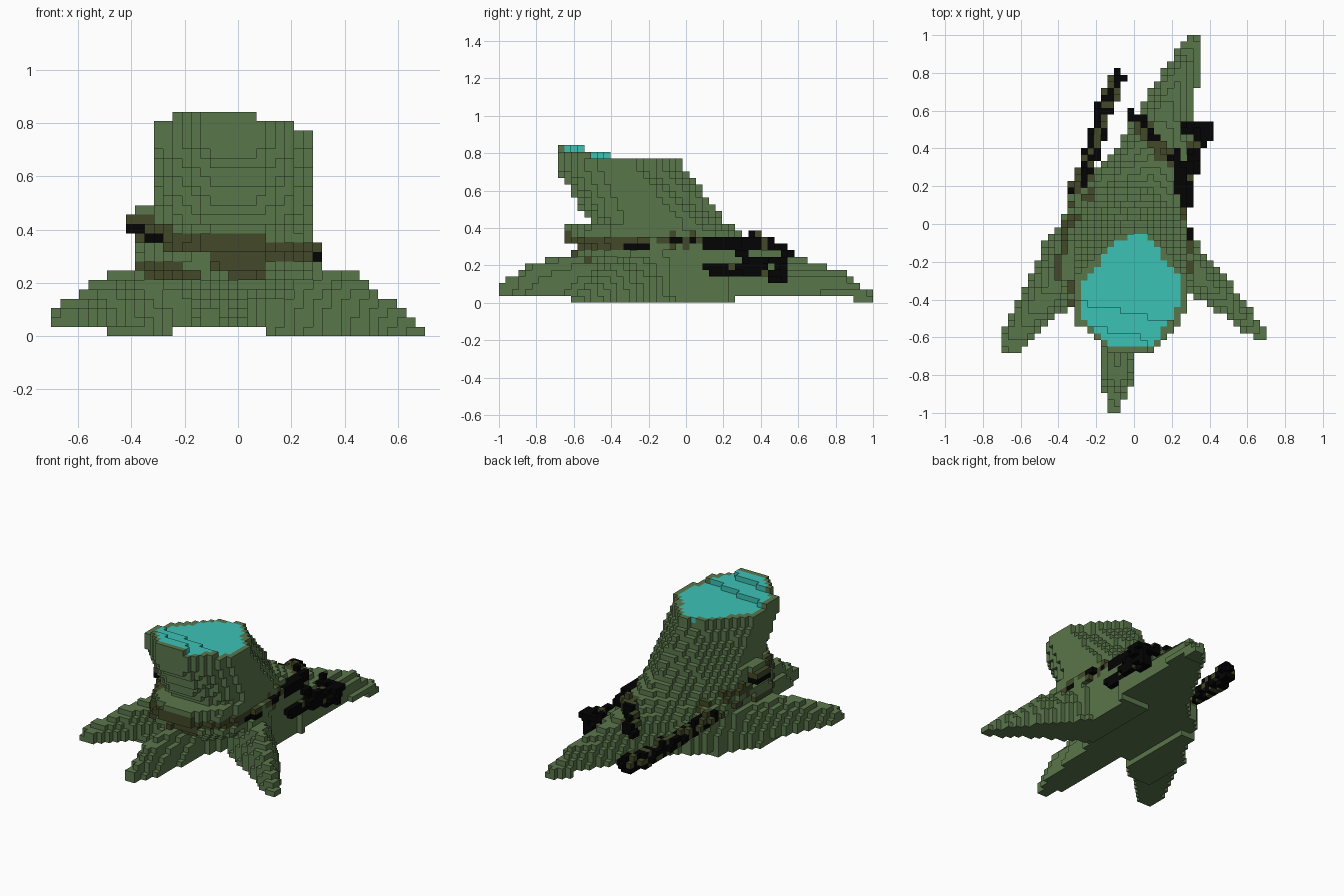
import bpy, bmesh, math, random
from mathutils import Vector

if "Cube" in bpy.data.objects:
    bpy.data.objects.remove(bpy.data.objects["Cube"], do_unlink=True)
random.seed(4)

# Block grid
NX, NY, NZ = 40, 57, 24
V = 2 / NY


def centre(i, j, k):
    return (i + .5 - NX / 2) * V, (j + .5 - NY / 2) * V, (k + .5) * V


def material(name, rgb):
    m = bpy.data.materials.new(name)
    m.use_nodes = True
    m.diffuse_color = (*rgb, 1)
    bsdf = m.node_tree.nodes["Principled BSDF"]
    bsdf.inputs["Base Color"].default_value = (*rgb, 1)
    bsdf.inputs["Roughness"].default_value = 1
    return m


MATS = [material("moss_green", (.102, .182, .07)),
        material("rope_brown", (.054, .066, .021)),
        material("charred_black", (.001, .001, .001)),
        material("teal", (.045, .54, .465))]
GREEN, BROWN, BLACK, TEAL = range(4)

# Leaning trunk: matching outlines at rising heights, lofted; notched between the roots at the foot
FOOT = [(.22, .8), (.31, .55), (.29, .02), (.3, -.1), (.12, -.28), (.05, -.42),
        (-.15, -.42), (-.2, -.3), (-.35, -.35), (-.38, 0), (-.31, .22), (-.08, .4)]
RINGS = [
    (0.0, FOOT),
    (.13, FOOT),
    (.24, [(.12, .52), (.27, .42), (.29, 0), (.31, -.2), (.25, -.44), (.08, -.54),
           (-.1, -.55), (-.24, -.5), (-.37, -.35), (-.37, 0), (-.28, .2), (-.1, .36)]),
    (.42, [(.08, .23), (.2, .11), (.28, -.05), (.28, -.28), (.22, -.42), (.08, -.51),
           (-.1, -.51), (-.22, -.44), (-.32, -.32), (-.345, -.05), (-.24, .06), (-.1, .16)]),
    (.72, [(.05, -.01), (.18, -.16), (.28, -.27), (.27, -.46), (.21, -.57), (.08, -.69),
           (-.1, -.69), (-.21, -.6), (-.31, -.52), (-.31, -.28), (-.21, -.19), (-.1, -.07)]),
]
CUT_FACE = [(.05, -.045), (.18, -.21), (.255, -.28), (.23, -.45), (.18, -.53), (.08, -.655),
            (-.1, -.655), (-.19, -.57), (-.28, -.5), (-.28, -.31), (-.2, -.22), (-.1, -.1)]


def ring_at(z):
    for (z0, a), (z1, b) in zip(RINGS, RINGS[1:]):
        if z <= z1:
            t = (z - z0) / (z1 - z0)
            return [(p[0] + (q[0] - p[0]) * t, p[1] + (q[1] - p[1]) * t) for p, q in zip(a, b)]
    return RINGS[-1][1]


def inside(x, y, poly):
    hit = False
    for (x0, y0), (x1, y1) in zip(poly, poly[1:] + poly[:1]):
        if (y0 > y) != (y1 > y) and x < x0 + (y - y0) * (x1 - x0) / (y1 - y0):
            hit = not hit
    return hit


def levels(x, y):
    """Number of block layers under the stepped, cut trunk top."""
    if -.25 < x < .08 and y < -.55 - .2 * (x + .2):
        return 24
    return 23 if y < -.41 - .23 * (x + .28) else 22


# Roots: (x, y, half width, height) along each spine
ROOTS = {
    "right_root": [(-.3, -.17, .19, .28), (-.5, -.42, .12, .22), (-.64, -.62, .085, .125)],
    "left_root": [(.22, -.17, .13, .29), (.45, -.37, .088, .225), (.67, -.585, .036, .05)],
    "front_root": [(-.07, -.45, .12, .28), (-.09, -.8, .09, .22), (-.105, -.97, .04, .12)],
    "back_root": [(.1, .35, .2, .34), (.18, .6, .145, .24), (.25, .8, .1, .18), (.31, .96, .05, .07)],
}


def in_root(x, y, z, spine):
    for a, b in zip(spine, spine[1:]):
        dx, dy = b[0] - a[0], b[1] - a[1]
        t = ((x - a[0]) * dx + (y - a[1]) * dy) / (dx * dx + dy * dy)
        t = min(1, max(0, t))
        w, h = a[2] + (b[2] - a[2]) * t, a[3] + (b[3] - a[3]) * t
        d = math.hypot(x - a[0] - dx * t, y - a[1] - dy * t) / w
        if d < 1 and z < h * (1 - d * d) ** .6:
            return True
    return False


def touches_ground(x, y):
    return (x > .1 and -.62 < y < .26) or y > .9 or (-.49 < x < -.25 and -.45 < y < .15)


def wrap_colour(x, y, z):
    """Uneven rope wrap across the front of the trunk, charred at both sides."""
    if x < -.27 and .35 < z < .385 or x > .25 and y > -.33 and .28 < z < .315:
        return BLACK
    top = .41 - .1 * (x + .3)
    if x < -.1:
        roped = top - .075 < z < top or z < (.29 if x < -.22 else .25)
    else:
        roped = (.21 if x < .1 else .27) < z < top
    return BROWN if roped else GREEN


# Fill the grid: block -> (part, colour)
cells = {}
for k in range(NZ):
    z = (k + .5) * V
    ring = ring_at(z)
    lip = 1.3 if z > .32 else 1.12
    band = [(x * (1.03 if x > 0 else 1.07), -.1 + (y + .1) * (lip if y < -.4 else 1.04)) for x, y in ring]
    for i in range(NX):
        for j in range(NY):
            x, y, z = centre(i, j, k)
            if k == 0 and not touches_ground(x, y):
                continue
            top = levels(x, y)
            front = y < -.2
            if k < top and inside(x, y, ring):
                if k == top - 1 and inside(x, y, CUT_FACE):
                    cells[i, j, k] = ("cut_top", TEAL)
                else:
                    roped = front and .21 < z < .42
                    cells[i, j, k] = ("trunk", wrap_colour(x, y, z) if roped else GREEN)
            else:
                for name, spine in ROOTS.items():
                    if in_root(x, y, z, spine):
                        cells[i, j, k] = (name, GREEN)
                        break
            # Rope wrapped round the foot of the trunk, sinking towards the back on the right
            if front:
                low, high = .25, .42
            else:
                mid = .345 if x > 0 else .39 - .28 * (y + .2)
                low, high = mid - .05, mid + .05
            if y < (.05 if x > 0 else .18) and low < z < high and inside(x, y, band):
                colour = wrap_colour(x, y, z)
                if not front:
                    colour = BROWN if random.random() < .6 else GREEN
                cells[i, j, k] = ("rope_band", colour)

# Knot on the right side of the band: charred, roped and mossy layers
for i in range(8, 11):
    for j in range(20, 24):
        for k, colour in ((11, BLACK), (12, BROWN), (13, GREEN)):
            if k < 13 or i > 8:
                cells[i, j, k] = ("rope_knot", colour)

# Loose rope ends: path, radius, chance of brown
STRANDS = [
    ("right_rope_end", [(-.3, .18, .27), (-.25, .3, .22), (-.2, .45, .17),
                        (-.15, .63, .13), (-.09, .77, .12)], .046, .28),
    ("left_rope_wrap", [(.29, -.08, .33), (.25, .05, .33), (.24, .12, .33)], .028, .4),
    ("left_rope_upper", [(.25, .12, .32), (.25, .25, .32), (.22, .33, .32), (.21, .39, .31)], .032, .05),
    ("left_rope_lower", [(.29, .13, .19), (.295, .24, .19), (.32, .34, .18),
                         (.33, .42, .16), (.35, .52, .15)], .034, .05),
    ("left_rope_loop", [(.25, .29, .28), (.3, .31, .24), (.34, .4, .23), (.37, .46, .23),
                        (.41, .5, .22), (.36, .53, .22), (.27, .51, .24)], .03, .08),
    ("back_rope_end", [(.19, .35, .33), (.15, .38, .33), (.08, .47, .29), (.03, .54, .24)], .04, .7),
    ("back_rope_tip", [(.03, .55, .24), (-.01, .57, .23)], .03, 0),
]
for name, path, radius, brown in STRANDS:
    pts = [Vector(p) for p in path]
    for a, b in zip(pts, pts[1:]):
        for s in range(13):
            p = a.lerp(b, s / 12)
            ci, cj, ck = int(p.x / V + NX / 2), int(p.y / V + NY / 2), int(p.z / V)
            for i in range(ci - 2, ci + 3):
                for j in range(cj - 2, cj + 3):
                    for k in range(max(1, ck - 2), ck + 3):
                        near = (Vector(centre(i, j, k)) - p).length < radius
                        if near and cells.get((i, j, k), ("",))[0] != name:
                            colour = BROWN if random.random() < brown else BLACK
                            cells[i, j, k] = (name, colour)

# Exposed block faces: direction and corners
SIDES = []
for axis in range(3):
    for s in (0, 1):
        quad = []
        for u, w in ((0, 0), (1, 0), (1, 1), (0, 1)):
            c = [0, 0, 0]
            c[axis], c[(axis + 1) % 3], c[(axis + 2) % 3] = s, u, w
            quad.append(tuple(c))
        step = [0, 0, 0]
        step[axis] = 2 * s - 1
        SIDES.append((step, quad if s else quad[::-1]))

# One mesh for each part
for part in sorted({c[0] for c in cells.values()}):
    bm = bmesh.new()
    corners = {}
    for (i, j, k), (name, colour) in cells.items():
        if name != part:
            continue
        for (dx, dy, dz), quad in SIDES:
            if (i + dx, j + dy, k + dz) in cells:
                continue
            loop = []
            for a, b, c in quad:
                key = (i + a, j + b, k + c)
                if key not in corners:
                    corners[key] = bm.verts.new(((key[0] - NX / 2) * V, (key[1] - NY / 2) * V, key[2] * V))
                loop.append(corners[key])
            bm.faces.new(loop).material_index = colour
    mesh = bpy.data.meshes.new(part)
    bm.to_mesh(mesh)
    bm.free()
    for m in MATS:
        mesh.materials.append(m)
    bpy.context.collection.objects.link(bpy.data.objects.new(part, mesh))
